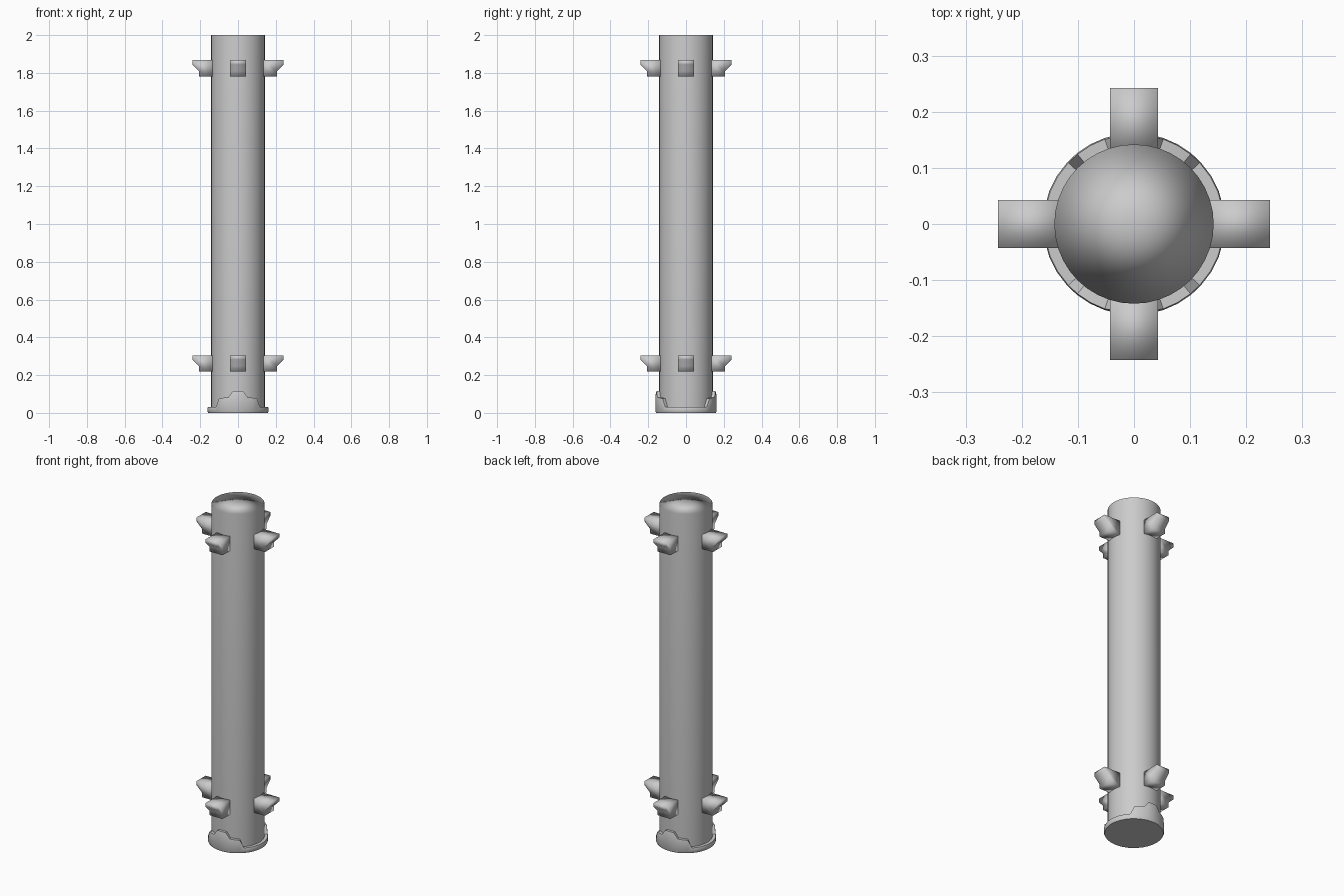
import bpy, bmesh
from math import sin, cos, pi, radians

if "Cube" in bpy.data.objects:
    bpy.data.objects.remove(bpy.data.objects["Cube"])


def finish(bm, name, smooth=True):
    bmesh.ops.recalc_face_normals(bm, faces=bm.faces[:])
    for f in bm.faces:
        f.smooth = smooth
    me = bpy.data.meshes.new(name)
    bm.to_mesh(me)
    bm.free()
    ob = bpy.data.objects.new(name, me)
    bpy.context.collection.objects.link(ob)
    return ob


# Round column with softly shaded end cap
bm = bmesh.new()
bmesh.ops.create_cone(bm, cap_ends=True, cap_tris=True, segments=40,
                      radius1=0.142, radius2=0.142, depth=1.99)
bmesh.ops.translate(bm, vec=(0, 0, 1.005), verts=bm.verts[:])
column = finish(bm, "column")
column.modifiers.new("soft_cap", 'WEIGHTED_NORMAL').mode = 'FACE_AREA'

# Foot collar: low at the sides, stepped tabs rising at front and back
half = [(3, 0.115), (10, 0.115), (19, 0.082), (29, 0.08), (39, 0.076), (47, 0.03),
        (58, 0.03), (69, 0.03), (80, 0.03)]
quarter = half + [(90, 0.03)]
front = [(-a, z) for a, z in reversed(half)] + quarter
around = front + [(a + 180, z) for a, z in front]
bm = bmesh.new()
rings = []
for deg, z in around:
    a = radians(deg)
    r_top = 0.157 if z > 0.1 else 0.16
    section = [(0.158, 0), (0.162, 0.008), (0.162, z * 0.8), (r_top, z), (0.138, z)]
    rings.append([bm.verts.new((r * sin(a), -r * cos(a), h)) for r, h in section])
for i, ring in enumerate(rings):
    nxt = rings[(i + 1) % len(rings)]
    for k in range(4):
        bm.faces.new((ring[k], nxt[k], nxt[k + 1], ring[k + 1]))
bm.faces.new([ring[0] for ring in rings])
collar = finish(bm, "foot_collar")
bpy.context.view_layer.objects.active = collar
collar.select_set(True)
bpy.ops.object.shade_smooth_by_angle(angle=radians(50))

# Hooked pegs: four around the column at two heights
peg_profile = [(0.125, 0), (0.207, 0), (0.207, 0.028), (0.242, 0.063),
               (0.242, 0.085), (0.125, 0.085)]
for level, base in (("lower", 0.22), ("upper", 1.782)):
    for n, side in enumerate(("right", "back", "left", "front")):
        bm = bmesh.new()
        near = [bm.verts.new((x, -0.043, z)) for x, z in peg_profile]
        far = [bm.verts.new((x, 0.043, z)) for x, z in peg_profile]
        bm.faces.new(near)
        bm.faces.new(far[::-1])
        for i in range(len(near)):
            j = (i + 1) % len(near)
            bm.faces.new((near[i], far[i], far[j], near[j]))
        peg = finish(bm, f"{level}_peg_{side}")
        peg.location.z = base
        peg.rotation_euler.z = n * pi / 2
